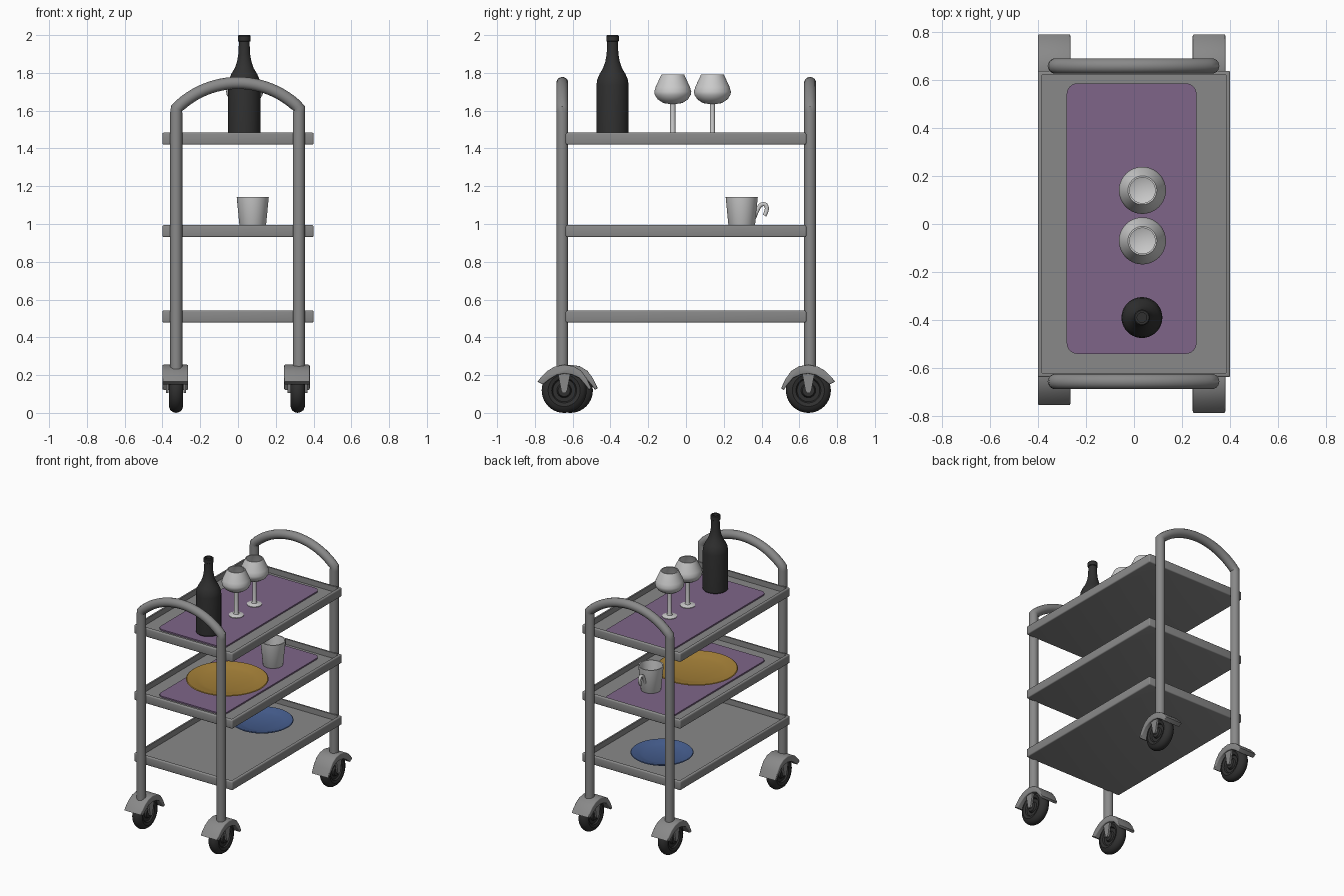
import bpy, bmesh, math
from mathutils import Matrix, Vector

if "Cube" in bpy.data.objects:
    bpy.data.objects.remove(bpy.data.objects["Cube"])


def material(name, rgb):
    m = bpy.data.materials.new(name)
    m.diffuse_color = (*rgb, 1)
    m.use_nodes = True
    m.node_tree.nodes["Principled BSDF"].inputs["Base Color"].default_value = m.diffuse_color
    return m


STEEL = material("steel", (0.25, 0.25, 0.25))
BLACK = material("black", (0.03, 0.03, 0.03))
WHITE = material("white", (0.55, 0.55, 0.55))
PURPLE = material("purple", (0.21, 0.13, 0.25))
YELLOW = material("yellow", (0.38, 0.22, 0.04))
BLUE = material("blue", (0.06, 0.11, 0.27))


def finish(name, bm, mat, angle=35):
    bmesh.ops.recalc_face_normals(bm, faces=bm.faces)
    me = bpy.data.meshes.new(name)
    bm.to_mesh(me)
    bm.free()
    ob = bpy.data.objects.new(name, me)
    bpy.context.collection.objects.link(ob)
    me.materials.append(mat)
    smooth(ob, angle)
    return ob


def smooth(ob, angle=35):
    bpy.ops.object.select_all(action='DESELECT')
    ob.select_set(True)
    bpy.context.view_layer.objects.active = ob
    bpy.ops.object.shade_smooth_by_angle(angle=math.radians(angle))


def lathe(name, profile, mat, loc, along_x=False, segs=40):
    """Revolve (radius, height) points around z, or around x."""
    bm = bmesh.new()
    vs = [bm.verts.new((r, 0, z)) for r, z in profile]
    es = [bm.edges.new(p) for p in zip(vs, vs[1:])]
    bmesh.ops.spin(bm, geom=vs + es, cent=(0, 0, 0), axis=(0, 0, 1),
                   angle=2 * math.pi, steps=segs, use_duplicate=False)
    bmesh.ops.remove_doubles(bm, verts=bm.verts, dist=1e-5)
    if along_x:
        bm.transform(Matrix.Rotation(math.pi / 2, 4, 'Y'))
    bm.transform(Matrix.Translation(loc))
    return finish(name, bm, mat)


def tube(name, points, radius, mat, kind='POLY'):
    cu = bpy.data.curves.new(name, 'CURVE')
    cu.dimensions = '3D'
    cu.bevel_depth, cu.bevel_resolution, cu.use_fill_caps = radius, 5, True
    sp = cu.splines.new(kind)
    sp.points.add(len(points) - 1)
    for p, co in zip(sp.points, points):
        p.co = (*co, 1)
    if kind == 'NURBS':
        sp.order_u, sp.use_endpoint_u = 3, True
    ob = bpy.data.objects.new(name, cu)
    bpy.context.collection.objects.link(ob)
    bpy.ops.object.select_all(action='DESELECT')
    ob.select_set(True)
    bpy.context.view_layer.objects.active = ob
    bpy.ops.object.convert(target='MESH')
    ob = bpy.context.object
    ob.data.materials.append(mat)
    smooth(ob, 40)


def box(x0, x1, y0, y1, z0, z1):
    bm = bmesh.new()
    bmesh.ops.create_cube(bm, size=1)
    for v in bm.verts:
        v.co = Vector(((x0 + x1) / 2 + v.co.x * (x1 - x0),
                       (y0 + y1) / 2 + v.co.y * (y1 - y0),
                       (z0 + z1) / 2 + v.co.z * (z1 - z0)))
    return bm


def prism(name, outline, x0, x1, mat, bevel=0):
    """Extrude a (y, z) outline from x0 to x1."""
    bm = bmesh.new()
    f = bm.faces.new([bm.verts.new((x0, y, z)) for y, z in outline])
    g = bmesh.ops.extrude_face_region(bm, geom=[f])["geom"]
    bmesh.ops.translate(bm, vec=(x1 - x0, 0, 0),
                        verts=[v for v in g if isinstance(v, bmesh.types.BMVert)])
    if bevel:
        side = [e for e in bm.edges if abs(e.verts[0].co.x - e.verts[1].co.x) < 1e-6]
        bmesh.ops.bevel(bm, geom=side, offset=bevel, segments=3, profile=0.5, affect='EDGES')
    return finish(name, bm, mat, 45)


# Trays: slab with a raised rim, lightly rounded
TRAYS = {"top": 1.42, "middle": 0.93, "bottom": 0.478}
FLOOR = {k: z + 0.024 for k, z in TRAYS.items()}
for key, z in TRAYS.items():
    bm = box(-0.4, 0.4, -0.637, 0.637, z, z + 0.064)
    outer = list(bm.edges)
    top = max(bm.faces, key=lambda f: f.calc_center_median().z)
    bmesh.ops.inset_region(bm, faces=[top], thickness=0.024)
    g = bmesh.ops.extrude_face_region(bm, geom=[top])["geom"]
    bmesh.ops.translate(bm, vec=(0, 0, -0.04),
                        verts=[v for v in g if isinstance(v, bmesh.types.BMVert)])
    if top.is_valid:
        bmesh.ops.delete(bm, geom=[top], context='FACES')
    bmesh.ops.bevel(bm, geom=outer, offset=0.008, segments=3, profile=0.5, affect='EDGES')
    finish(key + "_tray", bm, STEEL)

# Purple mats with rounded corners
for key in ("top", "middle"):
    bm = box(-0.28, 0.26, -0.54, 0.585, FLOOR[key] - 0.002, FLOOR[key] + 0.01)
    upright = [e for e in bm.edges if abs(e.verts[0].co.z - e.verts[1].co.z) > 0.005]
    bmesh.ops.bevel(bm, geom=upright, offset=0.045, segments=6, profile=0.5, affect='EDGES')
    finish(key + "_mat", bm, PURPLE)

# Frames: two legs joined by an arched handle
R, CZ, HALF = 0.4587, 1.288, math.radians(45.1)
arc = [(R * math.sin(HALF * i / 12), CZ + R * math.cos(HALF * i / 12)) for i in range(-12, 13)]
path = [(-0.327, 0.22), (-0.327, 1.59)] + arc[0:] + [(0.323, 1.59), (0.323, 0.22)]
for name, y in (("front_frame", -0.655), ("back_frame", 0.657)):
    tube(name, [(x, y, z) for x, z in path], 0.032, STEEL)

# Casters: tyre, hub, fender and fork; d = which way the high fender tip points
TYRE = [(0, -0.022), (0.06, -0.022), (0.066, -0.032), (0.085, -0.038), (0.105, -0.03),
        (0.115, -0.016), (0.119, 0), (0.115, 0.016), (0.105, 0.03), (0.085, 0.038),
        (0.066, 0.032), (0.06, 0.022), (0, 0.022)]
HUB = [(0, -0.034), (0.032, -0.034), (0.04, -0.02), (0.04, 0.02), (0.032, 0.034), (0, 0.034)]
FENDER = [(-0.141, 0.165), (-0.122, 0.19), (-0.09, 0.222), (-0.05, 0.245), (0, 0.255),
          (0.05, 0.247), (0.09, 0.223), (0.12, 0.182), (0.145, 0.13), (0.13, 0.122),
          (0.11, 0.15), (0.08, 0.185), (0.04, 0.203), (0, 0.208), (-0.04, 0.2),
          (-0.08, 0.176), (-0.112, 0.15)]
STRUT = [(-0.033, 0.21), (0.033, 0.21), (0.016, 0.12), (0.008, 0.105),
         (-0.008, 0.105), (-0.016, 0.12)]
for name, x, y, d in (("front_right", 0.312, -0.645, 1), ("front_left", -0.332, -0.612, 1),
                      ("back_right", 0.312, 0.648, -1), ("back_left", -0.332, 0.648, -1)):
    lathe(name + "_tyre", TYRE, BLACK, (x + 0.004, y, 0.119), True)
    lathe(name + "_hub", HUB, BLACK, (x + 0.004, y, 0.119), True, 24)
    prism(name + "_fender", [(y + d * a, b) for a, b in FENDER], x - 0.068, x + 0.068, STEEL, 0.006)
    for s in (-1, 1):
        xs = x + 0.004 + s * 0.046
        prism(name + "_fork", [(y + d * a, b) for a, b in STRUT], xs - 0.007, xs + 0.007, STEEL)

# Bottle
zt = FLOOR["top"] + 0.008
lathe("bottle", [(0, zt), (0.078, zt), (0.085, zt + 0.008), (0.085, 1.735), (0.081, 1.765),
                 (0.068, 1.795), (0.05, 1.825), (0.038, 1.86), (0.031, 1.9), (0.028, 1.965),
                 (0.033, 1.968), (0.033, 1.996), (0.029, 2.0), (0.02, 2.0), (0.02, 1.97),
                 (0, 1.97)], BLACK, (0.033, -0.389, 0))

# Wine glasses
GLASS = [(0, zt), (0.05, zt), (0.05, zt + 0.006), (0.018, zt + 0.014), (0.014, zt + 0.03),
         (0.014, 1.635), (0.05, 1.64), (0.08, 1.66), (0.095, 1.683), (0.098, 1.7),
         (0.091, 1.725), (0.06, 1.792), (0.053, 1.792), (0.082, 1.725), (0.088, 1.7),
         (0.074, 1.667), (0.045, 1.65), (0, 1.648)]
for i, y in enumerate((-0.07, 0.14)):
    lathe(f"wine_glass_{i + 1}", GLASS, WHITE, (0.035, y, 0))

# Mug with hooked handle
zm = FLOOR["middle"] + 0.008
lathe("mug", [(0, zm), (0.064, zm), (0.068, zm + 0.006), (0.085, 1.143), (0.077, 1.143),
              (0.06, zm + 0.015), (0, zm + 0.015)], WHITE, (0.078, 0.295, 0))
tube("mug_handle", [(0.078, y, z) for y, z in ((0.36, 1.03), (0.375, 1.07), (0.395, 1.105),
     (0.425, 1.105), (0.43, 1.07), (0.415, 1.045))], 0.011, WHITE, 'NURBS')


# Plates: shallow dishes
def plate(name, r, mat, x, y, z):
    lathe(name, [(0, 0), (r * 0.6, 0), (r * 0.95, 0.02), (r, 0.027), (r * 0.98, 0.031),
                 (r * 0.72, 0.018), (r * 0.6, 0.01), (0, 0.01)], mat, (x, y, z), segs=56)


plate("yellow_plate", 0.275, YELLOW, -0.01, -0.11, FLOOR["middle"] + 0.008)
plate("blue_plate", 0.21, BLUE, -0.015, 0.30, FLOOR["bottom"])
